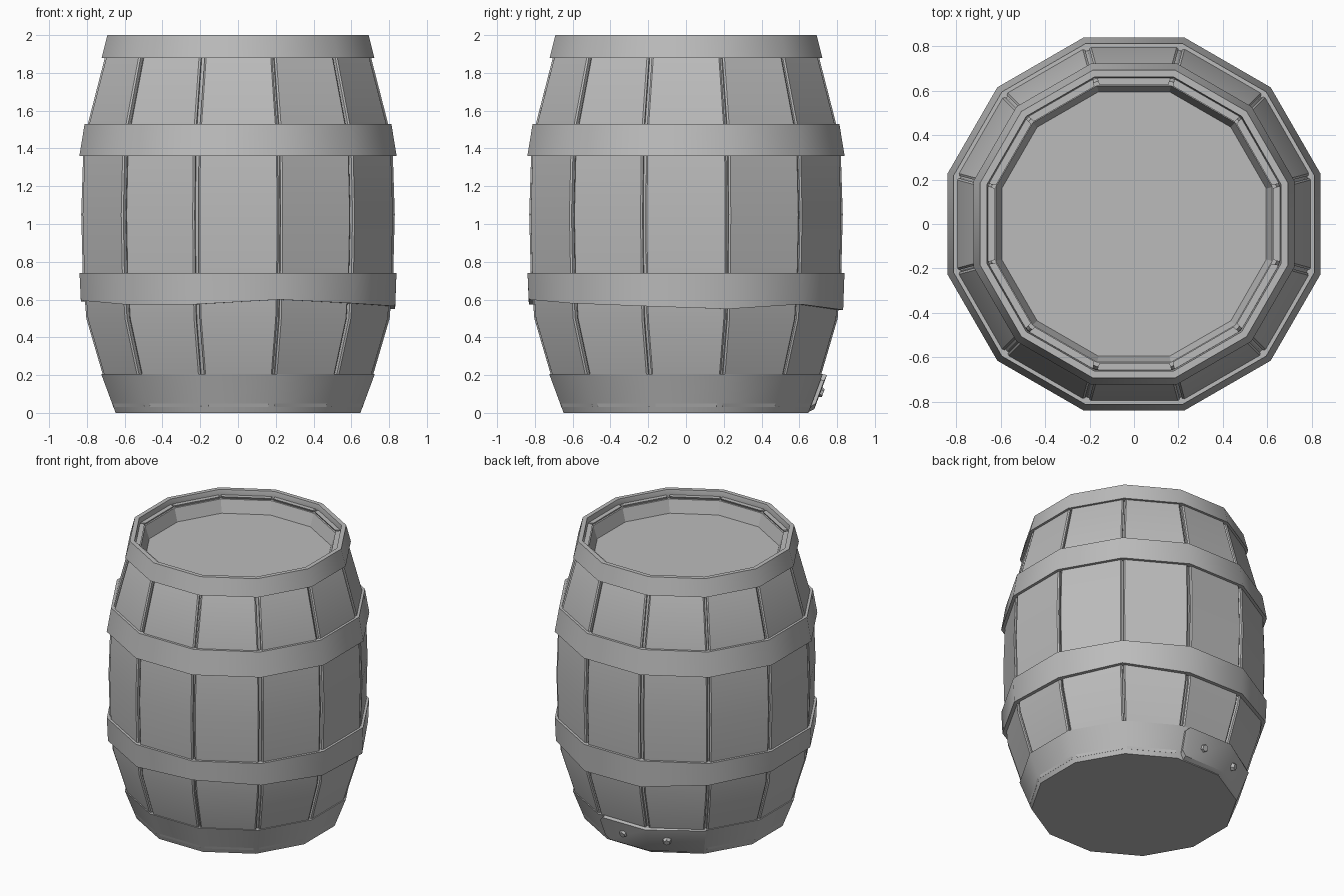
import bpy, bmesh, math, random
from mathutils import Vector, Matrix

random.seed(4)
SIDES = 12
STEP = math.tau / SIDES
TAN = math.tan(STEP / 2)

cube = bpy.data.objects.get("Cube")
if cube:
    bpy.data.objects.remove(cube, do_unlink=True)

grey = bpy.data.materials.new("plain_grey")
grey.use_nodes = True
colour = (0.5, 0.5, 0.5, 1)
grey.diffuse_color = colour
grey.node_tree.nodes["Principled BSDF"].inputs["Base Color"].default_value = colour


def finish(name, bm, angle=40):
    bmesh.ops.recalc_face_normals(bm, faces=bm.faces)
    mesh = bpy.data.meshes.new(name)
    bm.to_mesh(mesh)
    bm.free()
    mesh.materials.append(grey)
    obj = bpy.data.objects.new(name, mesh)
    bpy.context.collection.objects.link(obj)
    bpy.ops.object.select_all(action="DESELECT")
    obj.select_set(True)
    bpy.context.view_layer.objects.active = obj
    bpy.ops.object.shade_smooth_by_angle(angle=math.radians(angle))
    return obj


def corner(apothem, z, k):
    """Corner k of a polygon whose flats face the axes."""
    a = (k + 0.5) * STEP
    r = apothem / math.cos(STEP / 2)
    return Vector((r * math.cos(a), r * math.sin(a), z))


def ring(name, profile, closed=True, low_edge=None, angle=40):
    """Sweep (apothem, z) points round the barrel; open profiles get capped."""
    bm = bmesh.new()
    loops = []
    for i, (r, z) in enumerate(profile):
        low = low_edge if i in (0, len(profile) - 1) else None
        loops.append([bm.verts.new(corner(r, low[k] if low else z, k))
                      for k in range(SIDES)])
    pairs = list(zip(loops, loops[1:]))
    if closed:
        pairs.append((loops[-1], loops[0]))
    else:
        bm.faces.new(loops[0])
        bm.faces.new(loops[-1])
    for a, b in pairs:
        for k in range(SIDES):
            n = (k + 1) % SIDES
            bm.faces.new((a[k], a[n], b[n], b[k]))
    return finish(name, bm, angle)


# Outline of the staves: apothem at each height
OUTLINE = [(0.66, 0.03), (0.715, 0.2), (0.803, 0.5), (0.822, 0.74), (0.83, 1.05),
           (0.82, 1.36), (0.795, 1.53), (0.705, 1.88), (0.66, 1.965)]

# Inner core closing the gaps, with the sunken lid and the flat base
core = [(0.63, 0.0)] + [(r - 0.028, z) for r, z in OUTLINE[1:-1]]
ring("barrel_core", core + [(0.64, 1.95), (0.622, 1.95), (0.595, 1.86)],
     closed=False, angle=20)


# Twelve curved staves with narrow gaps between them
def stave(index):
    bm = bmesh.new()
    turn = Matrix.Rotation(index * STEP, 4, "Z")
    left, right = (random.uniform(0.006, 0.014) for _ in range(2))
    rows = []
    for r, z in OUTLINE:
        half, inner = r * TAN, r - 0.035
        points = [(inner, -inner * TAN + left), (r - 0.008, -half + left),
                  (r, -half + left + 0.008), (r, half - right - 0.008),
                  (r - 0.008, half - right), (inner, inner * TAN - right)]
        rows.append([bm.verts.new(turn @ Vector((x, y, z))) for x, y in points])
    for a, b in zip(rows, rows[1:]):
        for i in range(len(a)):
            n = (i + 1) % len(a)
            bm.faces.new((a[i], a[n], b[n], b[i]))
    bm.faces.new(rows[0])
    bm.faces.new(rows[-1])
    finish("stave_%d" % (index + 1), bm, 30)


for i in range(SIDES):
    stave(i)

# Four hoops; the lower middle one has an uneven bottom edge
UNEVEN = [0.55, 0.575, 0.545, 0.55, 0.58, 0.59, 0.595, 0.575, 0.575, 0.6, 0.58, 0.565]
ring("top_hoop", [(0.722, 1.88), (0.692, 2.0), (0.662, 2.0), (0.652, 1.94), (0.68, 1.88)])
ring("upper_middle_hoop", [(0.84, 1.36), (0.812, 1.53), (0.78, 1.53), (0.8, 1.36)])
ring("lower_middle_hoop", [(0.832, 0.58), (0.839, 0.74), (0.8, 0.74), (0.79, 0.58)],
     low_edge=UNEVEN)
ring("bottom_hoop", [(0.648, 0.0), (0.724, 0.205), (0.69, 0.205), (0.62, 0.0)])

# Overlapping end of the bottom hoop, tapering away round the back
SLOPE = (0.724 - 0.648) / 0.205
bm = bmesh.new()
sections = []
for k, blend, lift in ((2, 0.06, 0.02), (2, 0.14, 0.024), (3, 0.0, 0.022), (4, 0.0, 0.002)):
    inset = 0.03 if blend == 0.06 else 0.0
    section = []
    for z, out in ((0.005 + inset, 0), (0.02 + inset, lift),
                   (0.2 - inset, lift), (0.205 - inset, 0)):
        base = 0.648 + SLOPE * z
        p = corner(base + out, z, k).lerp(corner(base + out, z, k + 1), blend)
        section.append(bm.verts.new(p))
    sections.append(section)
for a, b in zip(sections, sections[1:]):
    for i in range(4):
        n = (i + 1) % 4
        bm.faces.new((a[i], a[n], b[n], b[i]))
bm.faces.new(sections[0])
bm.faces.new(sections[-1])
finish("hoop_overlap", bm, 40)

# Two low-poly rivets holding the overlap
for number, degrees in enumerate((90, 115), 1):
    a = math.radians(degrees)
    facet = round(a / STEP) * STEP
    z = 0.11
    reach = (0.648 + SLOPE * z + 0.024) / math.cos(a - facet)
    normal = Vector((math.cos(facet), math.sin(facet), -SLOPE)).normalized()
    bm = bmesh.new()
    bmesh.ops.create_cone(bm, cap_ends=True, segments=6, radius1=0.032,
                          radius2=0.022, depth=0.03)
    place = Matrix.Translation((reach * math.cos(a), reach * math.sin(a), z))
    bm.transform(place @ normal.to_track_quat("Z", "Y").to_matrix().to_4x4())
    finish("rivet_%d" % number, bm, 20)
